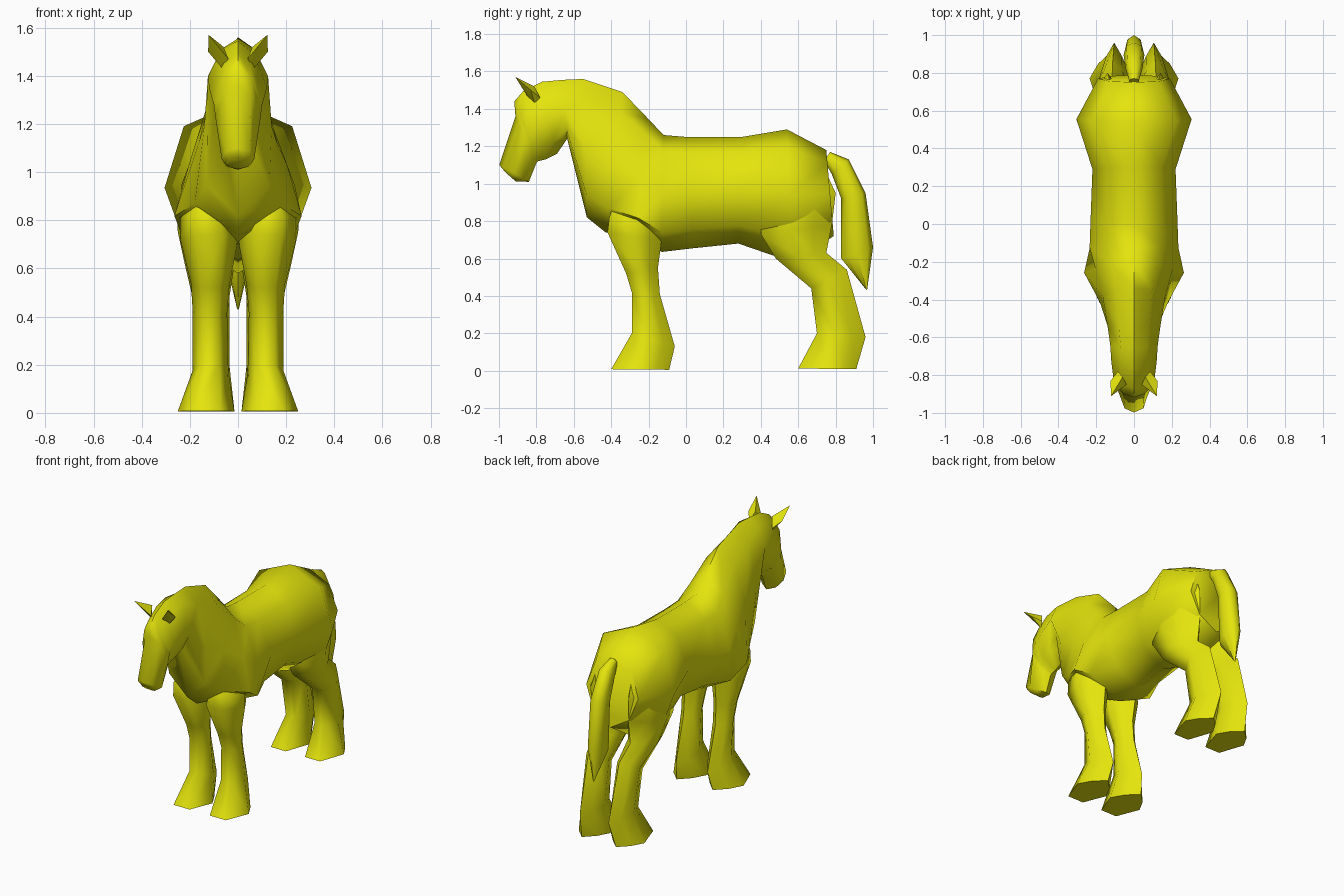
import bpy, bmesh, math

coat = bpy.data.materials.new("yellow coat")
coat.diffuse_color = (0.78, 0.78, 0.004, 1)


def finish(name, bm, angle=60):
    bmesh.ops.remove_doubles(bm, verts=bm.verts, dist=0.0005)
    bmesh.ops.recalc_face_normals(bm, faces=bm.faces)
    mesh = bpy.data.meshes.new(name)
    bm.to_mesh(mesh)
    bm.free()
    mesh.materials.append(coat)
    ob = bpy.data.objects.new(name, mesh)
    bpy.context.collection.objects.link(ob)
    bpy.ops.object.select_all(action='DESELECT')
    ob.select_set(True)
    bpy.context.view_layer.objects.active = ob
    bpy.ops.object.shade_smooth_by_angle(angle=math.radians(angle))
    return ob


def loft(name, rings, angle=60):
    """Skin a list of equal-length point rings and cap both ends."""
    bm = bmesh.new()
    vs = [[bm.verts.new(p) for p in r] for r in rings]
    n = len(vs[0])
    for a, b in zip(vs, vs[1:]):
        for i in range(n):
            j = (i + 1) % n
            bm.faces.new((a[i], a[j], b[j], b[i]))
    bm.faces.new(vs[0])
    bm.faces.new(vs[-1])
    return finish(name, bm, angle)


def spine_ring(ya, za, yb, zb, w1, w2, w3):
    """Symmetric ring between a top and a bottom point, with three half widths."""
    def at(t, x):
        return (x, ya + (yb - ya) * t, za + (zb - za) * t)
    right = [at(0.14, w1), at(0.5, w2), at(0.83, w3)]
    left = [(-x, y, z) for x, y, z in reversed(right)]
    return [at(0, 0)] + right + [at(1, 0)] + left


def leg_ring(yf, zf, yb, zb, xin, xout, widest, side):
    """Ring with a blunt front, a ridge at the back, widest at a given depth."""
    mid, hw = (xin + xout) / 2, (xout - xin) / 2
    back = widest + (1 - widest) * 0.55
    outline = [(0, .5), (widest, 1), (back, .6), (1, 0),
               (back, -.6), (widest, -1), (0, -.5)]
    return [(side * (mid + w * hw), yf + (yb - yf) * t, zf + (zb - zf) * t)
            for t, w in outline]


# Trunk, neck and head: rump to muzzle
body = [
    (.75, 1.18, .79, .72, .13, .19, .13),
    (.54, 1.29, .57, .58, .225, .305, .22),
    (.30, 1.25, .28, .68, .145, .22, .16),
    (.00, 1.25, .04, .655, .145, .23, .17),
    (-.12, 1.26, -.13, .635, .145, .235, .235),
    (-.20, 1.345, -.27, .71, .12, .205, .264),
    (-.34, 1.49, -.43, .74, .095, .165, .18),
    (-.55, 1.56, -.53, .82, .08, .14, .13),
    (-.66, 1.555, -.635, 1.24, .07, .125, .09),
    (-.77, 1.545, -.69, 1.16, .065, .12, .085),
    (-.87, 1.495, -.75, 1.13, .055, .11, .075),
    (-.918, 1.44, -.79, 1.12, .055, .10, .065),
    (-.912, 1.36, -.80, 1.11, .055, .095, .06),
    (-.998, 1.10, -.84, 1.01, .05, .068, .05),
    (-.965, 1.06, -.91, 1.012, .035, .045, .035),
]
loft("body_neck_head", [spine_ring(*r) for r in body])

# Legs
front = [
    (-.36, .98, -.18, .98, .06, .17, .5),
    (-.41, .82, -.14, .80, .02, .24, .52),
    (-.42, .74, -.13, .70, .00, .24, .52),
    (-.32, .52, -.15, .55, .035, .195, .45),
    (-.29, .42, -.14, .41, .045, .188, .45),
    (-.29, .20, -.06, .13, .04, .19, .4),
    (-.40, .008, -.09, .005, .015, .25, .5),
]
hind = [
    (.46, 1.10, .74, 1.08, .07, .18, .4),
    (.42, .95, .80, .95, .02, .26, .38),
    (.40, .73, .78, .78, .00, .25, .42),
    (.48, .60, .75, .63, .015, .22, .45),
    (.67, .44, .86, .54, .035, .19, .45),
    (.70, .20, .96, .18, .035, .175, .38),
    (.60, .012, .91, .008, .015, .235, .55),
]
for side, label in ((1, "right"), (-1, "left")):
    loft("front_leg_" + label, [leg_ring(*r, side) for r in front], 75)
    loft("hind_leg_" + label, [leg_ring(*r, side) for r in hind], 75)

    # Ear: pointed leaf leaning forward and outward
    bm = bmesh.new()
    for x, y, z in ((.065, -.81, 1.43), (.04, -.85, 1.47), (.085, -.78, 1.46),
                    (.124, -.83, 1.50), (.06, -.81, 1.52), (.122, -.912, 1.57)):
        bm.verts.new((side * x, y, z))
    bmesh.ops.convex_hull(bm, input=bm.verts)
    finish("ear_" + label, bm, 40)

# Tail
tail = [
    (.77, 1.17, .74, 1.12, .02, .025, .02),
    (.87, 1.13, .78, 1.05, .035, .045, .035),
    (.96, .95, .83, .92, .04, .055, .04),
    (1.0, .66, .83, .60, .035, .05, .035),
    (.968, .43, .962, .435, .003, .004, .003),
]
loft("tail", [spine_ring(*r) for r in tail])
